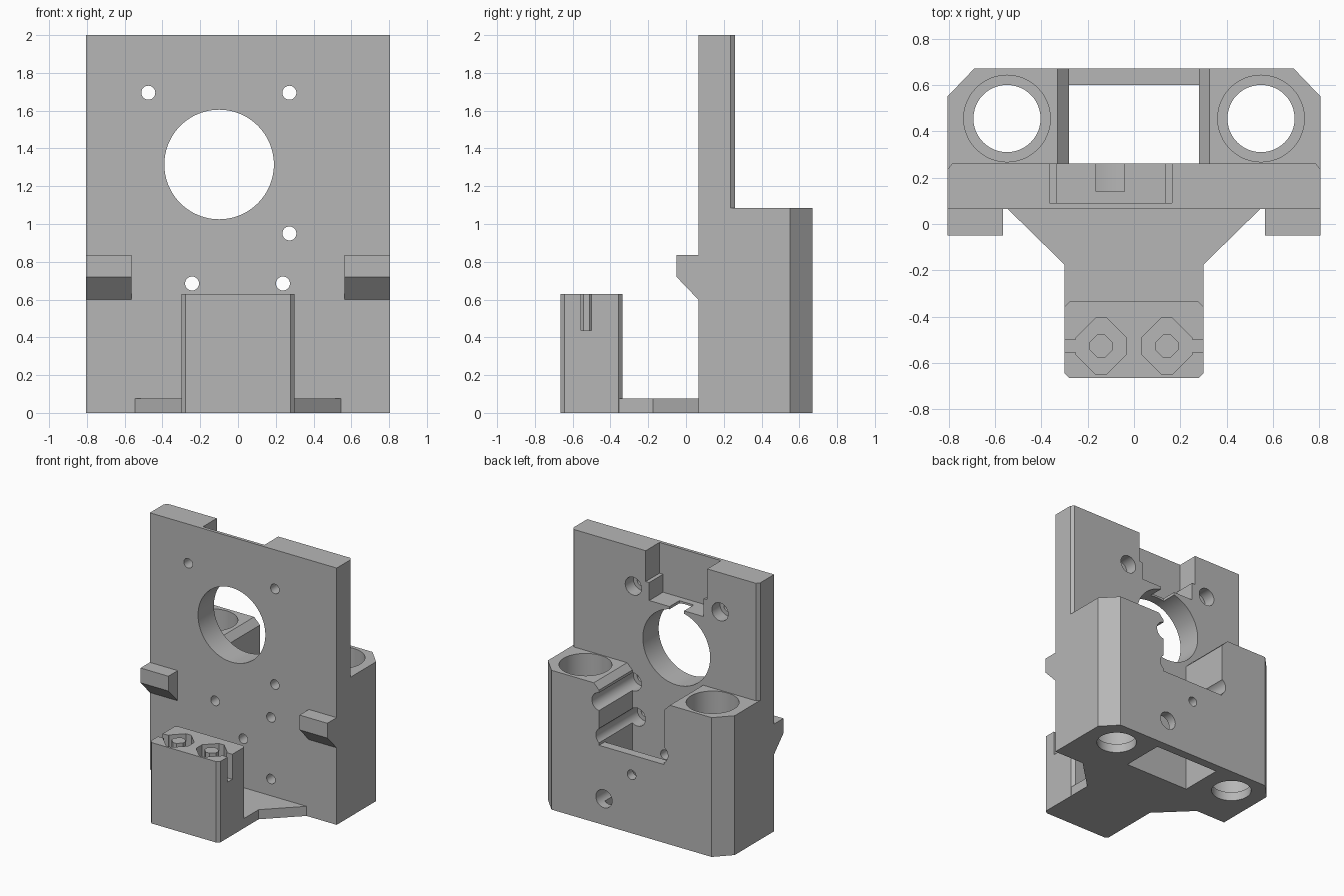
import bpy, bmesh, math

cube = bpy.data.objects.get("Cube")
if cube:
    bpy.data.objects.remove(cube)

grey = bpy.data.materials.new("plain_grey")
grey.use_nodes = True
colour = (0.47, 0.47, 0.47, 1)
grey.diffuse_color = colour
grey.node_tree.nodes["Principled BSDF"].inputs["Base Color"].default_value = colour

PLACE = {"x": lambda u, v, t: (t, u, v),
         "y": lambda u, v, t: (u, t, v),
         "z": lambda u, v, t: (u, v, t)}


def prism(name, axis, points, start, end):
    """Extrude a flat profile along an axis."""
    bm = bmesh.new()
    place = PLACE[axis]
    low = [bm.verts.new(place(u, v, start)) for u, v in points]
    high = [bm.verts.new(place(u, v, end)) for u, v in points]
    bm.faces.new(low)
    bm.faces.new(high)
    for i in range(len(points)):
        j = (i + 1) % len(points)
        bm.faces.new((low[i], low[j], high[j], high[i]))
    bmesh.ops.recalc_face_normals(bm, faces=bm.faces)
    mesh = bpy.data.meshes.new(name)
    bm.to_mesh(mesh)
    bm.free()
    mesh.materials.append(grey)
    obj = bpy.data.objects.new(name, mesh)
    bpy.context.collection.objects.link(obj)
    return obj


def rect(u0, u1, v0, v1):
    return [(u0, v0), (u1, v0), (u1, v1), (u0, v1)]


def ring(u, v, radius, sides=48):
    steps = [2 * math.pi * i / sides for i in range(sides)]
    return [(u + radius * math.cos(a), v + radius * math.sin(a)) for a in steps]


def bevelled(u0, u1, v0, v1, c):
    return [(u0 + c, v0), (u1 - c, v0), (u1, v0 + c), (u1, v1 - c),
            (u1 - c, v1), (u0 + c, v1), (u0, v1 - c), (u0, v0 + c)]


def combine(target, tool, operation="DIFFERENCE"):
    """Apply a boolean and discard the tool."""
    mod = target.modifiers.new("boolean", "BOOLEAN")
    mod.operation = operation
    mod.solver = "EXACT"
    mod.object = tool
    graph = bpy.context.evaluated_depsgraph_get()
    mesh = bpy.data.meshes.new_from_object(target.evaluated_get(graph))
    target.modifiers.clear()
    target.data = mesh
    bpy.data.objects.remove(tool)


def cut(target, axis, points, start, end):
    combine(target, prism("cutter", axis, points, start, end))


# Upright plate with small rear bevels, joined to the bearing block
W, FRONT, BACK, REAR, TOP = 0.805, 0.065, 0.26, 0.67, 1.085
body = prism("carriage_body", "z",
             [(-W, FRONT), (W, FRONT), (W, 0.235), (W - 0.02, BACK),
              (0.02 - W, BACK), (-W, 0.235)], 0, 2)
block = prism("bearing_block", "z",
              [(-W, 0.15), (W, 0.15), (W, 0.55), (0.69, REAR),
               (-0.69, REAR), (-W, 0.55)], 0, TOP)
combine(body, block, "UNION")

# Central pocket and bevelled rear opening
cut(body, "z", rect(-0.28, 0.28, BACK, 0.60), -0.1, 1.3)
cut(body, "y", [(-0.28, 0.61), (0.28, 0.61), (0.28, 1.04), (0.37, 1.13),
                (-0.375, 1.13), (-0.28, 1.035)], BACK, 0.8)

# Bearing bores with a thin bottom lip
for side in (-1, 1):
    cut(body, "z", ring(side * 0.548, 0.455, 0.145), -0.1, 0.3)
    cut(body, "z", ring(side * 0.548, 0.455, 0.187), 0.07, 1.3)

# Large motor opening
cut(body, "y", ring(-0.1, 1.315, 0.29, 96), -0.1, 0.5)

# Screw holes with head clearance from the rear
for x, z in ((-0.475, 1.695), (0.272, 1.695), (0.272, 0.95),
             (-0.243, 0.685), (0.238, 0.685), (0.238, 0.205)):
    cut(body, "y", ring(x, z, 0.037, 32), -0.1, 0.5)
    cut(body, "y", ring(x, z, 0.07, 32), 0.16, 0.8)
cut(body, "y", ring(0, 0.455, 0.037, 32), -0.1, 0.8)

# Stepped recess in the top rear of the plate
cut(body, "y", [(-0.335, 1.62), (0.135, 1.62), (0.135, 1.76), (0.165, 1.76),
                (0.165, 2.1), (-0.365, 2.1), (-0.365, 1.76), (-0.335, 1.76)],
    0.09, 0.4)
cut(body, "x", rect(0.14, 0.4, 1.5, 1.7), -0.165, -0.04)

# Front hooks
for name, x in (("right_hook", -W), ("left_hook", 0.565)):
    prism(name, "x", [(FRONT, 0.6), (-0.05, 0.72), (-0.05, 0.835),
                      (FRONT, 0.835)], x, x + 0.24)

# Flared foot linking the plate and the belt holder
prism("foot_web", "z", [(-0.545, FRONT), (-0.3, -0.175), (-0.3, -0.355),
                        (0.3, -0.355), (0.3, -0.175), (0.545, FRONT)], 0, 0.075)

# Belt holder with eight-sided pockets, side slots and centre posts
holder = prism("belt_holder", "z",
               bevelled(-0.3, 0.3, -0.665, -0.335, 0.022), 0, 0.63)
for side, name in ((-1, "right_belt_post"), (1, "left_belt_post")):
    x, y = side * 0.142, -0.527
    cut(holder, "z", bevelled(x - 0.108, x + 0.108, y - 0.122, y + 0.122, 0.085),
        0.435, 0.8)
    cut(holder, "z", rect(*sorted((x, side * 0.4)), y - 0.028, y + 0.028),
        0.435, 0.8)
    prism(name, "z", bevelled(x - 0.05, x + 0.05, y - 0.05, y + 0.05, 0.034),
          0.435, 0.63)

# Smooth round bores while keeping edges crisp
bpy.ops.object.select_all(action="DESELECT")
body.select_set(True)
bpy.context.view_layer.objects.active = body
bpy.ops.object.shade_smooth_by_angle(angle=math.radians(25))
